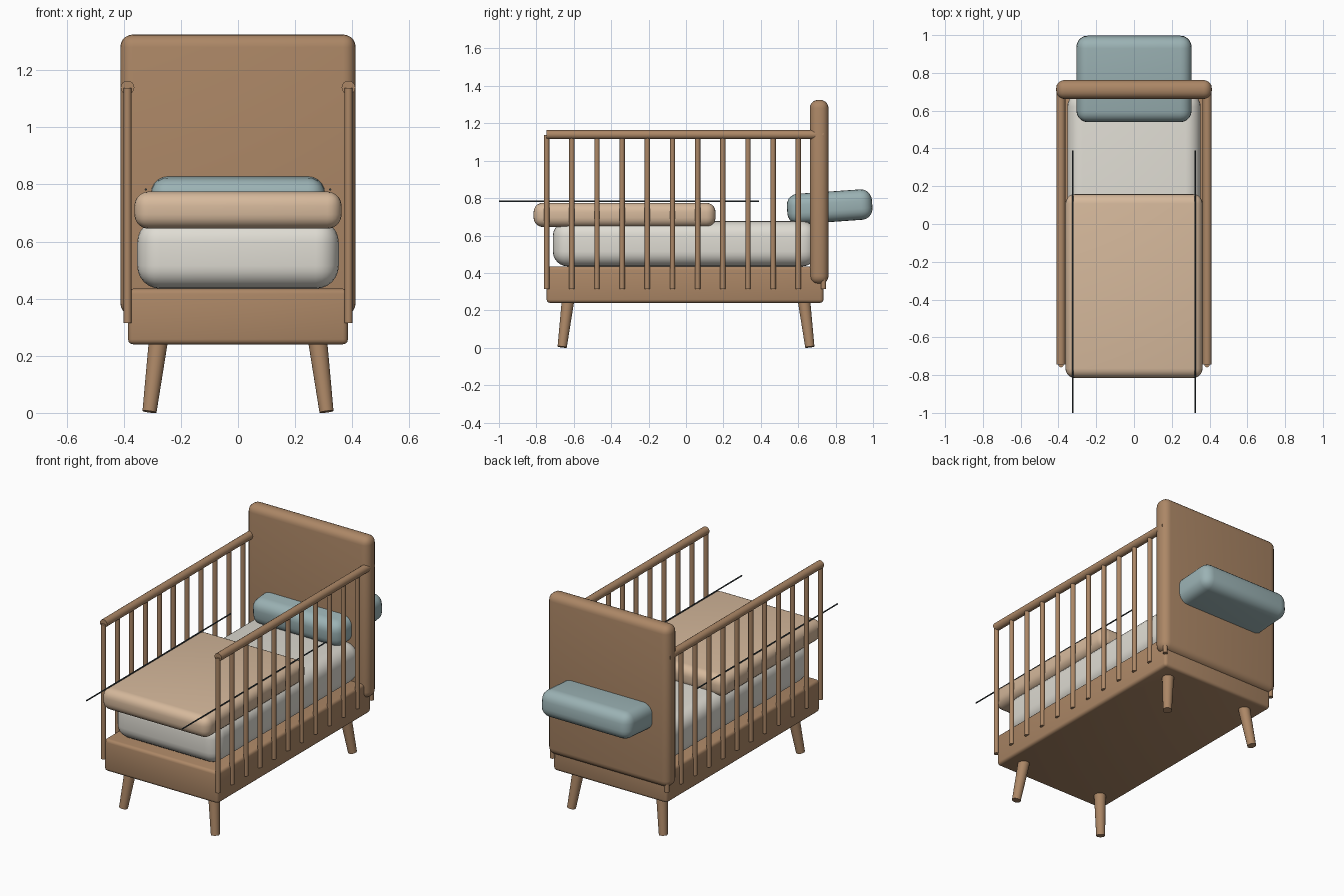
import bpy
import math
from mathutils import Vector

if "Cube" in bpy.data.objects:
    bpy.data.objects.remove(bpy.data.objects["Cube"], do_unlink=True)


def linear(c):
    c /= 255
    return c / 12.92 if c <= 0.04045 else ((c + 0.055) / 1.055) ** 2.4


def material(name, *rgb):
    mat = bpy.data.materials.new(name)
    mat.use_nodes = True
    color = (*[linear(c) for c in rgb], 1)
    mat.diffuse_color = color
    shader = next(n for n in mat.node_tree.nodes if n.type == "BSDF_PRINCIPLED")
    shader.inputs["Base Color"].default_value = color
    return mat


wood = material("warm wood", 172, 135, 102)
cream = material("cream fabric", 223, 220, 211)
peach = material("peach fabric", 214, 185, 156)
teal = material("dusty teal fabric", 155, 178, 180)
dark = material("dark cord", 58, 68, 72)


def finish(obj, name, mat):
    obj.name = name
    obj.data.materials.append(mat)
    bpy.ops.object.shade_smooth_by_angle(angle=math.radians(35))
    return obj


def rounded_box(name, low, high, radius, mat, segments=5, tilt=0):
    """Box between two corners with rounded edges."""
    low, high = Vector(low), Vector(high)
    bpy.ops.mesh.primitive_cube_add(size=1, location=(low + high) / 2)
    obj = bpy.context.object
    obj.scale = high - low
    bpy.ops.object.transform_apply(location=False, rotation=False, scale=True)
    bevel = obj.modifiers.new("rounding", "BEVEL")
    bevel.width = radius
    bevel.segments = segments
    bpy.ops.object.modifier_apply(modifier=bevel.name)
    obj.rotation_euler.x = tilt
    return finish(obj, name, mat)


def rod(name, start, end, r_start, r_end, mat, sides=16):
    """Round bar, optionally tapered, between two points."""
    start, end = Vector(start), Vector(end)
    axis = end - start
    bpy.ops.mesh.primitive_cone_add(
        vertices=sides, radius1=r_start, radius2=r_end,
        depth=axis.length, location=(start + end) / 2)
    obj = bpy.context.object
    obj.rotation_euler = axis.to_track_quat("Z", "Y").to_euler()
    return finish(obj, name, mat)


# Frame and headboard
rounded_box("bed_base", (-0.385, -0.745, 0.24), (0.385, 0.735, 0.435), 0.018, wood, 3)
rounded_box("headboard", (-0.412, 0.662, 0.34), (0.412, 0.762, 1.325), 0.044, wood)

# Bedding
rounded_box("mattress", (-0.353, -0.712, 0.435), (0.353, 0.7, 0.677), 0.08, cream, 6)
rounded_box("blanket", (-0.363, -0.815, 0.645), (0.363, 0.158, 0.775), 0.05, peach)
rounded_box("pillow", (-0.305, 0.54, 0.672), (0.305, 0.996, 0.835), 0.06, teal,
            tilt=math.radians(4))

# Side rails, slats, cords and legs on both sides
for side, s in (("left", 1), ("right", -1)):
    x = s * 0.387
    rod(f"{side}_rail", (x, -0.745, 1.139), (x, 0.735, 1.139), 0.024, 0.024, wood)
    for i in range(12):
        y = -0.745 + i * 1.48 / 11
        rod(f"{side}_slat_{i + 1}", (x, y, 0.315), (x, y, 1.137), 0.014, 0.014, wood, 12)
    rod(f"{side}_cord", (s * 0.323, -1, 0.782), (s * 0.323, 0.39, 0.782),
        0.004, 0.004, dark, 8)
    for end, e in (("front", -1), ("back", 1)):
        rod(f"{end}_{side}_leg", (s * 0.31, e * 0.662, 0.004),
            (s * 0.278, e * 0.63, 0.26), 0.025, 0.034, wood, 20)
